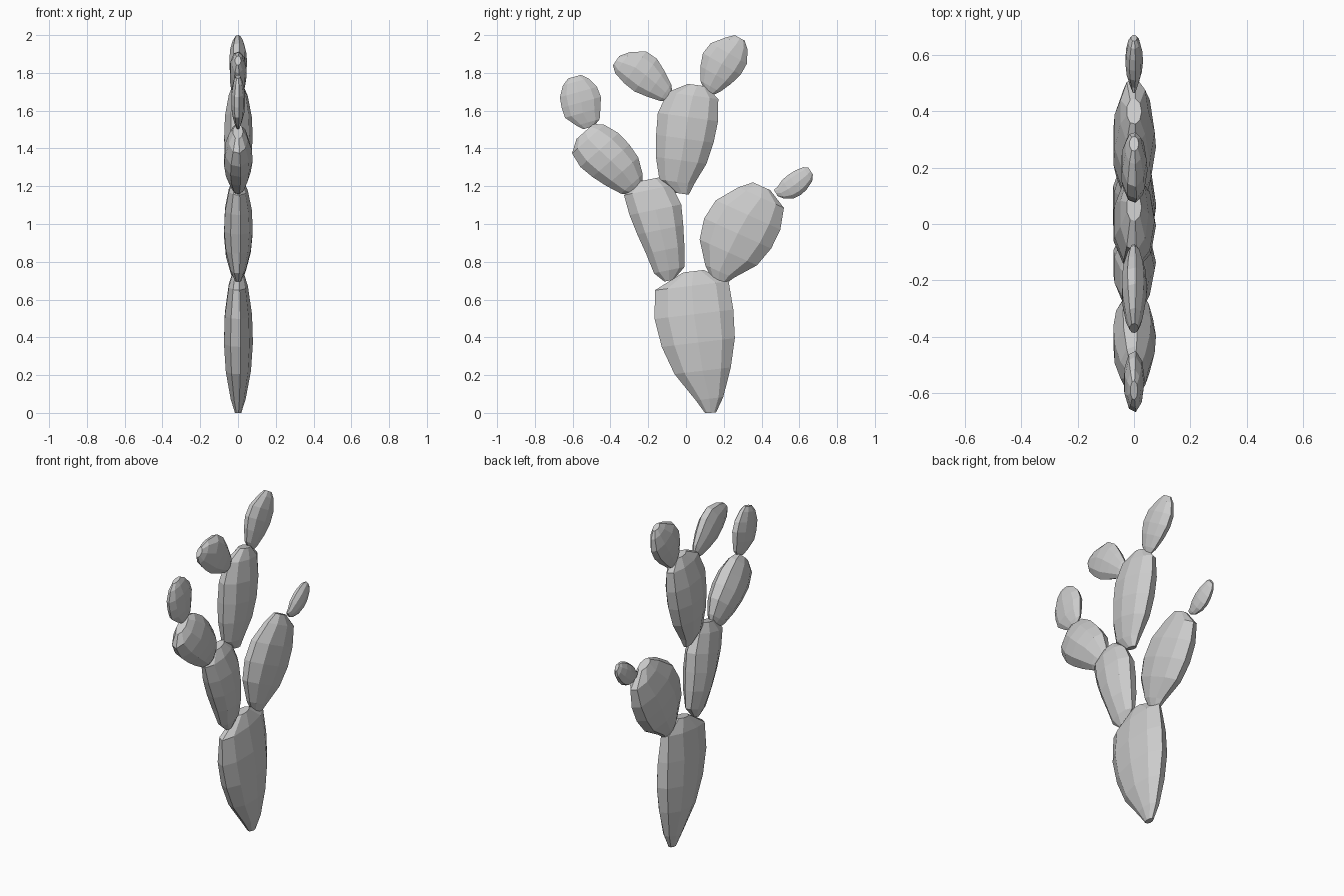
import bpy, bmesh
from math import sin, cos, pi
from mathutils import Vector

SIDES = 9
STATIONS = (0, .1, .3, .5, .7, .9, 1)
THICK = (.22, .52, .87, 1, .94, .66, .35)


def pad(name, base, tip, left, right, ends, thick):
    """Loft a flattened pad in the YZ plane from base to tip."""
    a, b = Vector((0, *base)), Vector((0, *tip))
    d = (b - a).normalized()
    side = Vector((0, d.z, -d.y))
    left = (ends[0], *left, ends[1])
    right = (ends[0], *right, ends[1])
    bm = bmesh.new()
    rings = []
    for t, k, l, r in zip(STATIONS, THICK, left, right):
        c = a.lerp(b, t) + side * (r - l) / 2
        w = (l + r) / 2 / sin(4 * pi / 9)
        ring = []
        for i in range(SIDES):
            ang = 2 * pi * i / SIDES
            p = c + side * (w * sin(ang))
            p.x = thick * k * cos(ang)
            p.z = max(p.z, 0)
            ring.append(bm.verts.new(p))
        rings.append(ring)
    for lo, hi in zip(rings, rings[1:]):
        for i in range(SIDES):
            j = (i + 1) % SIDES
            bm.faces.new((lo[i], lo[j], hi[j], hi[i]))
    bm.faces.new(rings[0])
    bm.faces.new(rings[-1])
    bmesh.ops.recalc_face_normals(bm, faces=bm.faces)
    mesh = bpy.data.meshes.new(name)
    bm.to_mesh(mesh)
    bm.free()
    bpy.context.collection.objects.link(bpy.data.objects.new(name, mesh))


# Trunk and the two pads on it
pad("trunk_pad", (.13, 0), (.04, .75), (.07, .165, .215, .235, .215),
    (.077, .135, .175, .185, .178), (.03, .055), .079)
pad("lower_left_pad", (-.09, .70), (-.2, 1.235), (.07, .09, .115, .135, .142),
    (.095, .117, .133, .145, .115), (.025, .06), .078)
pad("lower_right_pad", (.17, .69), (.4, 1.2), (.1, .183, .207, .19, .11),
    (.065, .15, .182, .185, .155), (.035, .05), .078)

# Pads growing from the lower ones
pad("right_bud", (.475, 1.165), (.66, 1.28), (.02, .04, .046, .046, .038),
    (.05, .075, .08, .07, .05), (.02, .022), .032)
pad("centre_pad", (-.02, 1.16), (.06, 1.735), (.13, .165, .18, .187, .15),
    (.055, .105, .127, .135, .12), (.035, .05), .078)
pad("upper_left_pad", (-.26, 1.18), (-.535, 1.49), (.076, .107, .13, .143, .128),
    (.078, .12, .13, .127, .1), (.04, .06), .078)

# Small top pads
pad("left_top_pad", (-.515, 1.51), (-.59, 1.78), (.06, .107, .11, .104, .072),
    (.068, .088, .106, .1, .068), (.03, .035), .038)
pad("centre_left_top_pad", (-.085, 1.67), (-.37, 1.865), (.045, .065, .08, .075, .058),
    (.062, .1, .13, .13, .078), (.025, .03), .046)
pad("centre_right_top_pad", (.12, 1.695), (.285, 1.985), (.07, .107, .13, .12, .065),
    (.05, .08, .1, .1, .066), (.025, .03), .048)
